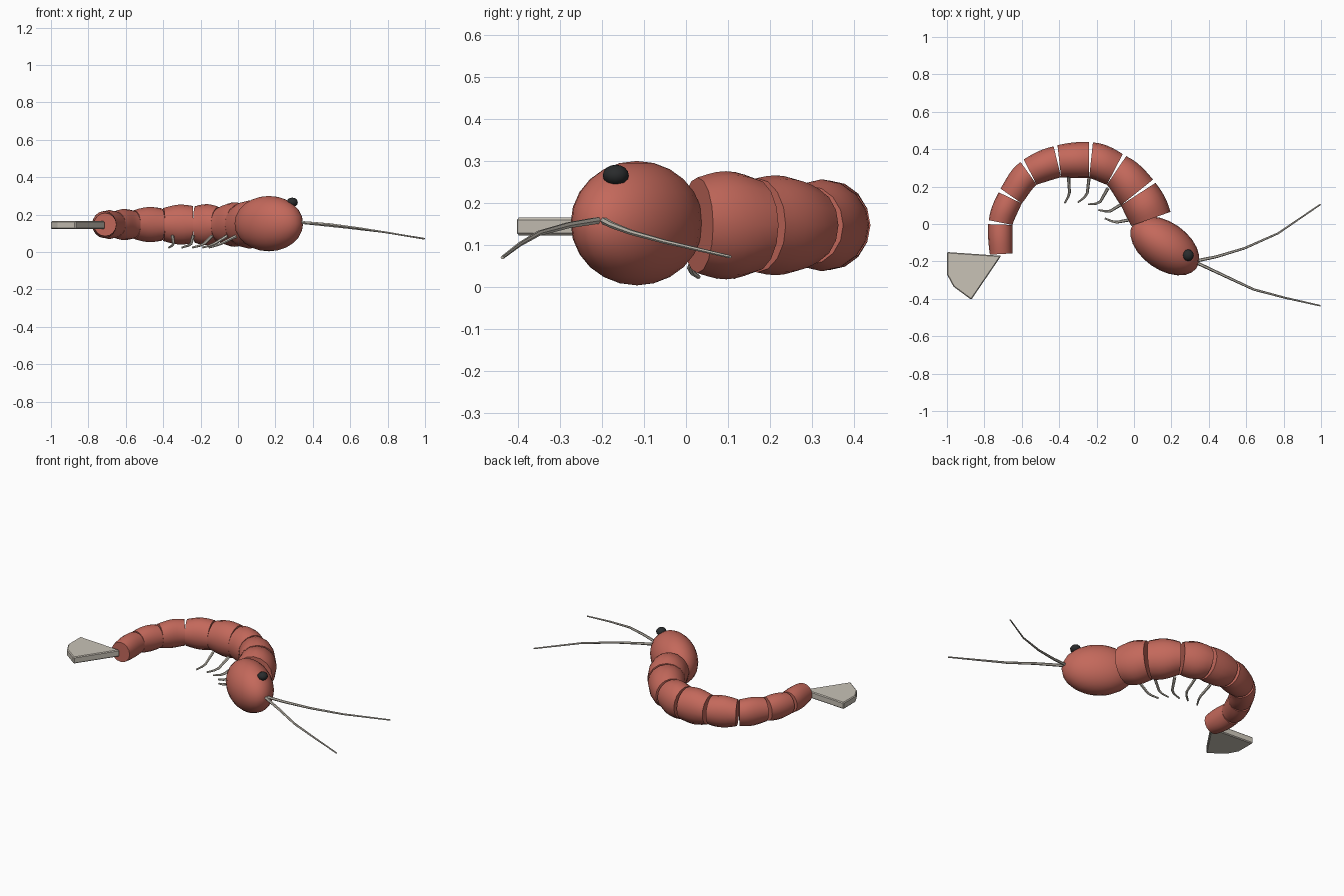
import bpy, bmesh
from math import cos, sin, pi, radians
from mathutils import Vector

if "Cube" in bpy.data.objects:
    bpy.data.objects.remove(bpy.data.objects["Cube"])


def material(name, color):
    m = bpy.data.materials.new(name)
    m.use_nodes = True
    m.diffuse_color = (*color, 1)
    m.node_tree.nodes["Principled BSDF"].inputs["Base Color"].default_value = (*color, 1)
    return m


shell_red = material("shell red", (0.55, 0.14, 0.105))
pale_horn = material("pale horn", (0.58, 0.54, 0.47))
eye_black = material("eye black", (0.022, 0.024, 0.025))


def shade(obj, angle=40):
    bpy.ops.object.select_all(action="DESELECT")
    obj.select_set(True)
    bpy.context.view_layer.objects.active = obj
    bpy.ops.object.shade_smooth_by_angle(angle=radians(angle))


def finish(name, bm, mat, smooth=True):
    bmesh.ops.recalc_face_normals(bm, faces=bm.faces)
    mesh = bpy.data.meshes.new(name)
    bm.to_mesh(mesh)
    bm.free()
    mesh.materials.append(mat)
    obj = bpy.data.objects.new(name, mesh)
    bpy.context.collection.objects.link(obj)
    if smooth:
        shade(obj)
    return obj


def ellipsoid(name, center, size, turn, mat, sides, rings):
    bpy.ops.mesh.primitive_uv_sphere_add(segments=sides, ring_count=rings, location=center)
    obj = bpy.context.object
    obj.name = name
    obj.scale = size
    obj.rotation_euler.z = radians(turn)
    obj.data.materials.append(mat)
    shade(obj, 60)


def feeler(name, points, start, end):
    """Thin tube along a polyline, tapering from start to end radius."""
    curve = bpy.data.curves.new(name, "CURVE")
    curve.dimensions = "3D"
    curve.bevel_depth = 1
    curve.bevel_resolution = 1
    curve.use_fill_caps = True
    spline = curve.splines.new("POLY")
    spline.points.add(len(points) - 1)
    for i, (point, co) in enumerate(zip(spline.points, points)):
        point.co = (*co, 1)
        point.radius = start + (end - start) * i / (len(points) - 1)
    helper = bpy.data.objects.new(name + "_path", curve)
    bpy.context.collection.objects.link(helper)
    mesh = bpy.data.meshes.new_from_object(helper)
    bpy.data.objects.remove(helper)
    mesh.materials.clear()
    mesh.materials.append(pale_horn)
    obj = bpy.data.objects.new(name, mesh)
    bpy.context.collection.objects.link(obj)
    shade(obj, 50)


# Body segments: barrels between joints, each joint given as outer and inner point
MID_Z = 0.147
SIDES, STEPS = 16, 6
joints = [
    ((-0.77, -0.175), (-0.65, -0.157)),
    ((-0.78, 0.01), (-0.65, -0.005)),
    ((-0.72, 0.18), (-0.60, 0.11)),
    ((-0.60, 0.34), (-0.52, 0.21)),
    ((-0.42, 0.42), (-0.39, 0.25)),
    ((-0.23, 0.44), (-0.24, 0.245)),
    ((-0.05, 0.37), (-0.145, 0.21)),
    ((0.11, 0.23), (-0.07, 0.10)),
    ((0.20, 0.055), (-0.015, -0.01)),
]


def body_segment(name, joint_a, joint_b):
    outer_a, inner_a = (Vector((*p, MID_Z)) for p in joint_a)
    outer_b, inner_b = (Vector((*p, MID_Z)) for p in joint_b)
    # Pull the outer corners in so wedge gaps open along the back
    gap = (outer_b - outer_a).normalized() * 0.011
    outer_a, outer_b = outer_a + gap, outer_b - gap
    mid_a, mid_b = (outer_a + inner_a) / 2, (outer_b + inner_b) / 2
    side_a, side_b = (outer_a - inner_a) / 2, (outer_b - inner_b) / 2
    up = Vector((0, 0, 1))
    length = (mid_b - mid_a).length
    tan_a, tan_b = (s.cross(up).normalized() * length for s in (side_a, side_b))
    bm = bmesh.new()
    rings = []
    for step in range(STEPS + 1):
        t = step / STEPS
        center = (mid_a * (2*t**3 - 3*t**2 + 1) + tan_a * (t**3 - 2*t**2 + t)
                  + mid_b * (3*t**2 - 2*t**3) + tan_b * (t**3 - t**2))
        side = side_a.lerp(side_b, t)
        radius = side_a.length * (1 - t) + side_b.length * t
        wide = side.normalized() * radius * (1 + 0.04 * sin(pi * t))
        tall = up * radius * (1.02 + 0.14 * sin(pi * t))
        rings.append([bm.verts.new(center + wide * cos(a) + tall * sin(a))
                      for a in (2 * pi * i / SIDES for i in range(SIDES))])
    for low, high in zip(rings, rings[1:]):
        for i in range(SIDES):
            j = (i + 1) % SIDES
            bm.faces.new((low[i], low[j], high[j], high[i]))
    bm.faces.new(rings[0])
    bm.faces.new(rings[-1])
    finish(name, bm, shell_red)


for n, (a, b) in enumerate(zip(joints, joints[1:]), 1):
    body_segment(f"body_segment_{n}", a, b)

# Head and single upper eye
ellipsoid("head", (0.165, -0.117, 0.152), (0.207, 0.127, 0.148), -35, shell_red, 24, 12)
ellipsoid("eye", (0.29, -0.167, 0.266), (0.03, 0.031, 0.025), 0, eye_black, 12, 8)

# Tail fan: flat prism with softened rims
bm = bmesh.new()
outline = [(-1, -0.15), (-1, -0.27), (-0.965, -0.335), (-0.87, -0.405), (-0.71, -0.17)]
base = bm.faces.new([bm.verts.new((x, y, 0.123)) for x, y in outline])
top = bmesh.ops.extrude_face_region(bm, geom=[base])["geom"]
bmesh.ops.translate(bm, vec=(0, 0, 0.042),
                    verts=[v for v in top if isinstance(v, bmesh.types.BMVert)])
fan = finish("tail_fan", bm, pale_horn, smooth=False)
rim = fan.modifiers.new("rim", "BEVEL")
rim.width = 0.005
rim.segments = 1

# Antennae
feeler("left_antenna", [(0.32, -0.20, 0.16), (0.44, -0.175, 0.147), (0.59, -0.13, 0.13),
                        (0.77, -0.05, 0.108), (0.997, 0.105, 0.072)], 0.009, 0.004)
feeler("right_antenna", [(0.32, -0.20, 0.16), (0.49, -0.28, 0.147), (0.64, -0.35, 0.128),
                         (0.81, -0.395, 0.102), (0.997, -0.437, 0.07)], 0.009, 0.004)

# Swimming legs along the inner curve: hip, knee and tip on plan
legs = [
    ((-0.35, 0.25), (-0.345, 0.17), (-0.37, 0.112)),
    ((-0.24, 0.25), (-0.25, 0.165), (-0.30, 0.115)),
    ((-0.14, 0.19), (-0.18, 0.12), (-0.245, 0.105)),
    ((-0.06, 0.11), (-0.125, 0.07), (-0.19, 0.075)),
    ((-0.01, 0.025), (-0.09, 0.01), (-0.155, 0.03)),
]
for n, leg in enumerate(legs, 1):
    hip, knee, tip = (Vector((*p, z)) for p, z in zip(leg, (0.085, 0.045, 0.024)))
    bend = knee.lerp(tip, 0.4) + (knee - (hip + tip) / 2) * 0.2
    feeler(f"swimming_leg_{n}", [hip, knee, bend, tip], 0.009, 0.005)
